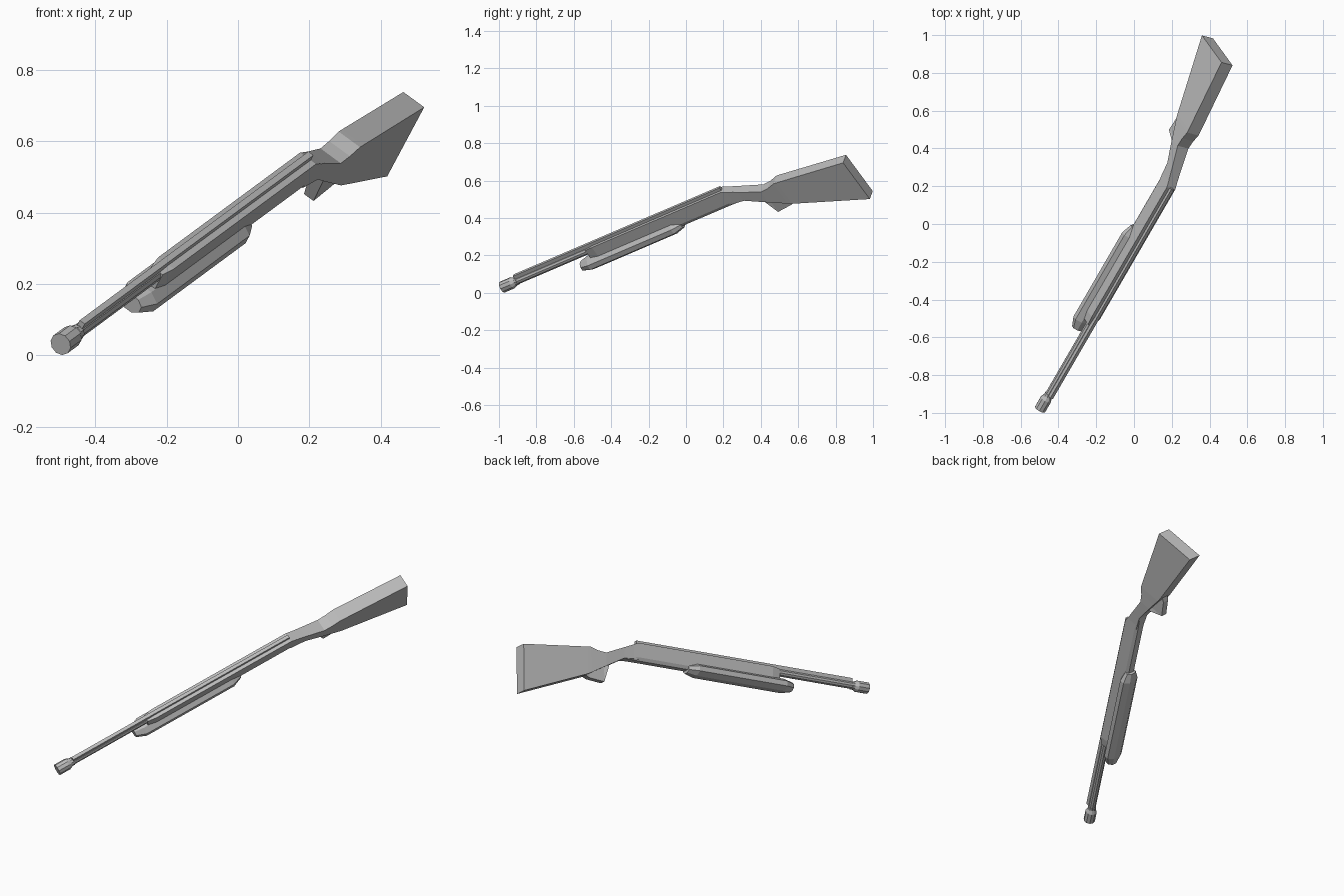
import bpy, bmesh, math
from mathutils import Matrix, Vector

cube = bpy.data.objects.get("Cube")
if cube:
    bpy.data.objects.remove(cube, do_unlink=True)

grey = bpy.data.materials.new("plain_grey")
grey.use_nodes = True
grey.diffuse_color = (0.5, 0.5, 0.5, 1)
grey.node_tree.nodes["Principled BSDF"].inputs["Base Color"].default_value = (0.5, 0.5, 0.5, 1)

# Pose: local y runs from muzzle to butt, local z is up, then rolled about the barrel
along = Vector((0.58, 1, 0.428)).normalized()
level = along.cross(Vector((0, 0, 1))).normalized()
upright = level.cross(along)
roll = math.radians(38)
up = upright * math.cos(roll) + level * math.sin(roll)
side = along.cross(up)
pose = Matrix((side, along, up)).transposed().to_4x4()
pose.translation = (-0.497, -0.981, 0.031)


def loft(name, stations):
    """Skin a list of (distance, [(side, up), ...]) sections and cap both ends."""
    bm = bmesh.new()
    rings = [[bm.verts.new((a, t, u)) for a, u in section] for t, section in stations]
    count = len(rings[0])
    for first, second in zip(rings, rings[1:]):
        for i in range(count):
            j = (i + 1) % count
            bm.faces.new((first[i], first[j], second[j], second[i]))
    bm.faces.new(rings[0])
    bm.faces.new(rings[-1])
    bmesh.ops.recalc_face_normals(bm, faces=bm.faces)
    mesh = bpy.data.meshes.new(name)
    bm.to_mesh(mesh)
    bm.free()
    mesh.transform(pose)
    mesh.materials.append(grey)
    obj = bpy.data.objects.new(name, mesh)
    bpy.context.collection.objects.link(obj)
    return obj


def box(w, top, bottom):
    return [(-w, top), (w, top), (w, bottom), (-w, bottom)]


def oval(sides, a, b, centre=0):
    turns = [math.tau * (i + 0.5) / sides for i in range(sides)]
    return [(a * math.cos(k), centre + b * math.sin(k)) for k in turns]


def body(w, top, bottom, cut):
    return [(-w, top), (w, top), (w, bottom + cut), (w - cut / 2, bottom),
            (cut / 2 - w, bottom), (-w, bottom + cut)]


# Barrel, muzzle collar and sighting rib
loft("barrel", [(t, oval(10, 0.02, 0.02)) for t in (0.05, 1.4)])
loft("muzzle_collar", [(t, oval(10, r, r)) for t, r in
                       ((0, 0.032), (0.065, 0.032), (0.085, 0.023), (0.1, 0.023))])
loft("rib", [(t, box(0.009, 0.039, 0.01)) for t in (0.096, 1.458)])

# Receiver with a tapered nose and chamfered underside
loft("receiver", [(0.56, body(0.02, 0.016, -0.05, 0.012)),
                  (0.61, body(0.028, 0.021, -0.078, 0.018)),
                  (1.456, body(0.028, 0.021, -0.078, 0.018)),
                  (1.547, body(0.028, -0.018, -0.078, 0.01))])

# Sliding fore-end grip
loft("fore_end", [(t, oval(8, a, b, -0.071)) for t, a, b in
                  ((0.48, 0.034, 0.026), (0.535, 0.057, 0.037),
                   (1.085, 0.057, 0.037), (1.14, 0.034, 0.024))])

# Wrist and shoulder stock
loft("stock", [(t, box(w, top, bottom)) for t, w, top, bottom in
               ((1.456, 0.027, 0.02, -0.07), (1.547, 0.03, -0.018, -0.079),
                (1.665, 0.036, -0.068, -0.142), (1.715, 0.037, -0.064, -0.169),
                (1.762, 0.038, -0.051, -0.195), (1.782, 0.038, -0.053, -0.205),
                (2.187, 0.037, -0.1, -0.362))])

# Trigger guard wedge
loft("trigger_guard", [(t, box(w, top, bottom)) for t, w, top, bottom in
                       ((1.64, 0.022, -0.11, -0.136), (1.668, 0.017, -0.12, -0.227),
                        (1.762, 0.017, -0.16, -0.219), (1.79, 0.02, -0.18, -0.206))])
